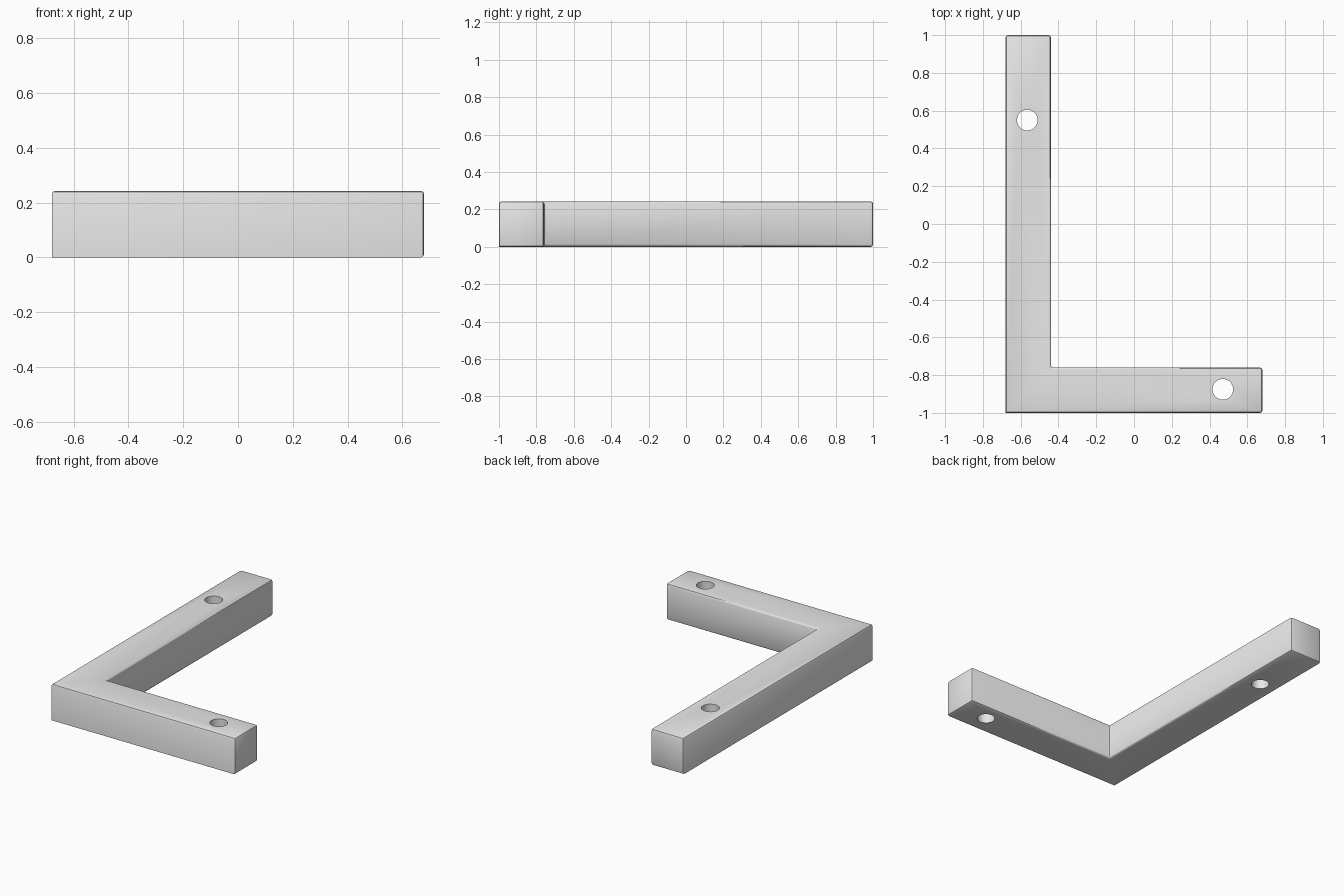
import bpy
import bmesh
import math

cube = bpy.data.objects.get("Cube")
if cube:
    bpy.data.objects.remove(cube, do_unlink=True)

X, Y, H = 0.68, 1.0, 0.243   # half width, half length, height
W = 0.24                     # width of each arm
BEVEL = 0.013

grey = bpy.data.materials.new("light_grey")
grey.use_nodes = True
grey.diffuse_color = (0.8, 0.8, 0.8, 1)
grey.node_tree.nodes["Principled BSDF"].inputs["Base Color"].default_value = (0.8, 0.8, 0.8, 1)

# L-shaped bar, extruded from its plan outline
outline = [(-X, -Y), (X, -Y), (X, W - Y), (W - X, W - Y), (W - X, Y), (-X, Y)]
bm = bmesh.new()
base = bm.faces.new([bm.verts.new((x, y, 0)) for x, y in outline])
top = bmesh.ops.extrude_face_region(bm, geom=[base])
bmesh.ops.translate(bm, vec=(0, 0, H),
                    verts=[v for v in top["geom"] if isinstance(v, bmesh.types.BMVert)])
bmesh.ops.recalc_face_normals(bm, faces=bm.faces[:])


def is_sharp(edge):
    """The outer corner and the bottom edges of the outer walls stay crisp."""
    a, b = (v.co for v in edge.verts)
    on_left = max(a.x, b.x) < -X + 0.001
    on_front = max(a.y, b.y) < -Y + 0.001
    at_bottom = max(a.z, b.z) < 0.001
    return (on_left and on_front) or (at_bottom and (on_left or on_front))


# Softened edges
bmesh.ops.bevel(bm, geom=[e for e in bm.edges if not is_sharp(e)], offset=BEVEL,
                segments=2, profile=0.5, affect='EDGES', clamp_overlap=True)
mesh = bpy.data.meshes.new("corner_bracket")
bm.to_mesh(mesh)
bm.free()
mesh.materials.append(grey)
bracket = bpy.data.objects.new("corner_bracket", mesh)
bpy.context.collection.objects.link(bracket)


def drill(name, x, y):
    """Cut a round hole straight through the bar."""
    bpy.ops.mesh.primitive_cylinder_add(vertices=20, radius=0.055, depth=1, location=(x, y, H / 2))
    cutter = bpy.context.object
    cutter.name = name
    cutter.hide_render = True
    cutter.data.materials.append(grey)
    mod = bracket.modifiers.new(name, 'BOOLEAN')
    mod.operation = 'DIFFERENCE'
    mod.solver = 'EXACT'
    mod.object = cutter
    bpy.context.view_layer.objects.active = bracket
    bpy.ops.object.modifier_apply(modifier=name)
    bpy.data.objects.remove(cutter, do_unlink=True)


# Screw holes, one in each arm
drill("long_arm_hole", -0.565, 0.55)
drill("short_arm_hole", 0.47, -0.875)

bpy.ops.object.select_all(action='DESELECT')
bracket.select_set(True)
bpy.context.view_layer.objects.active = bracket
bpy.ops.object.shade_smooth_by_angle(angle=math.radians(40))
